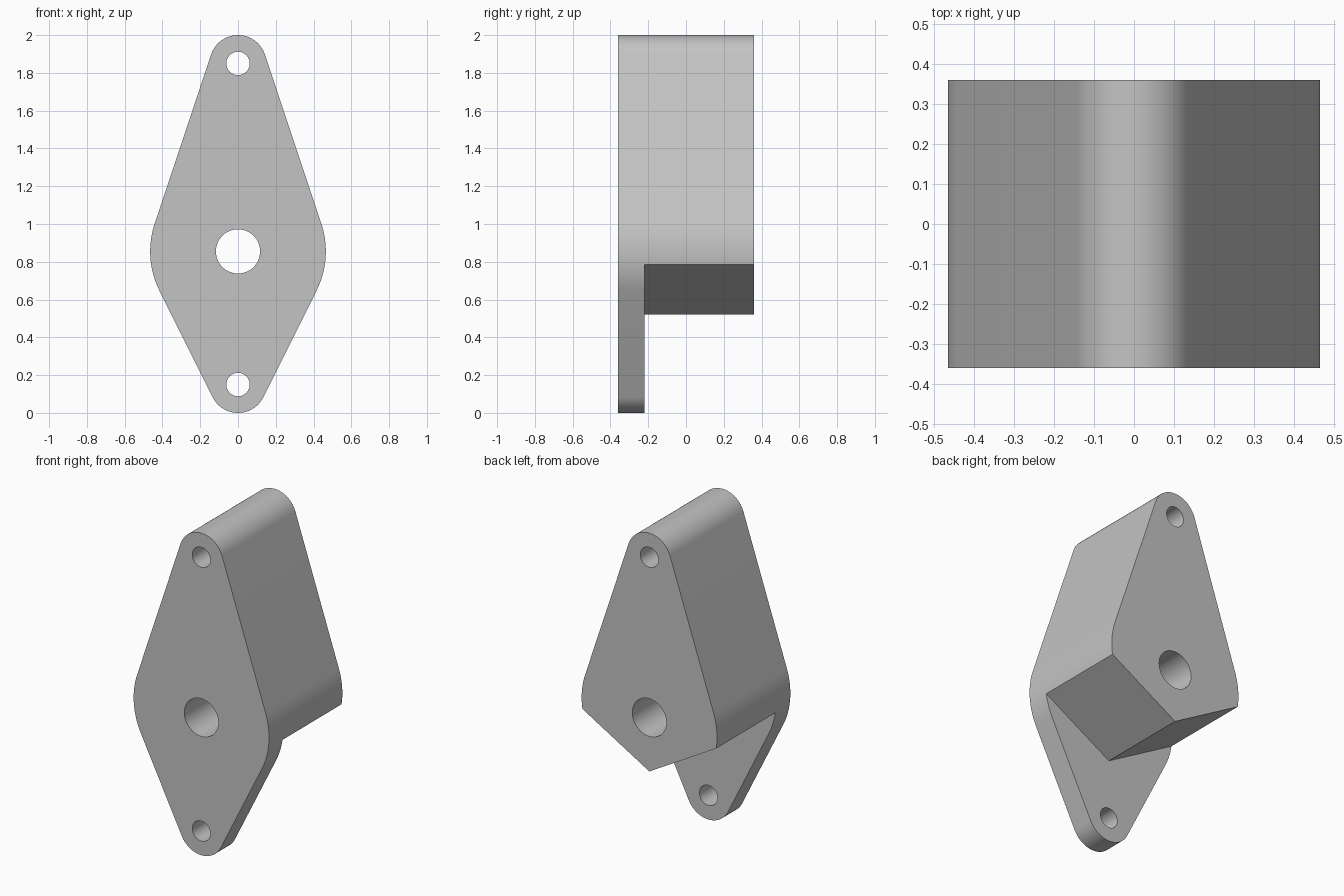
import bpy, bmesh, math

if "Cube" in bpy.data.objects:
    bpy.data.objects.remove(bpy.data.objects["Cube"], do_unlink=True)

FRONT, STEP, BACK = -0.36, -0.22, 0.36
END_R, MID_R = 0.15, 0.465
TOP_Z, MID_Z, LOW_Z = 1.85, 0.855, 0.15

grey = bpy.data.materials.new("plain grey")
grey.use_nodes = True
colour = (0.55, 0.55, 0.55, 1)
grey.diffuse_color = colour
grey.node_tree.nodes["Principled BSDF"].inputs["Base Color"].default_value = colour


def prism(name, points, y0, y1):
    """Extrude an x-z outline along y."""
    bm = bmesh.new()
    face = bm.faces.new([bm.verts.new((x, y0, z)) for x, z in points])
    moved = bmesh.ops.extrude_face_region(bm, geom=[face])["geom"]
    bmesh.ops.translate(bm, vec=(0, y1 - y0, 0),
                        verts=[v for v in moved if isinstance(v, bmesh.types.BMVert)])
    bmesh.ops.recalc_face_normals(bm, faces=bm.faces)
    mesh = bpy.data.meshes.new(name)
    bm.to_mesh(mesh)
    bm.free()
    mesh.materials.append(grey)
    obj = bpy.data.objects.new(name, mesh)
    bpy.context.collection.objects.link(obj)
    return obj


def arc(z, r, start, end, steps):
    """Points of an arc centred on x = 0, angles in radians."""
    angles = [start + (end - start) * i / steps for i in range(steps + 1)]
    return [(r * math.cos(a), z + r * math.sin(a)) for a in angles]


def cut(body, cutter):
    """Subtract a cutter from the body and discard the cutter."""
    cutter.hide_render = True
    mod = body.modifiers.new("cut", "BOOLEAN")
    mod.operation = "DIFFERENCE"
    mod.solver = "EXACT"
    mod.object = cutter
    bpy.context.view_layer.objects.active = body
    bpy.ops.object.modifier_apply(modifier=mod.name)
    bpy.data.objects.remove(cutter, do_unlink=True)


# Flange outline: three circles joined by their tangent lines
up = math.asin((MID_R - END_R) / (TOP_Z - MID_Z))
down = math.asin((MID_R - END_R) / (MID_Z - LOW_Z))
outline = (arc(MID_Z, MID_R, -down, up, 20)
           + arc(TOP_Z, END_R, up, math.pi - up, 36)
           + arc(MID_Z, MID_R, math.pi - up, math.pi + down, 20)
           + arc(LOW_Z, END_R, math.pi + down, 2 * math.pi - down, 36))
body = prism("flange_housing", outline, FRONT, BACK)

# Lower rear relief, leaving a thin front flange and a V-shaped underside
tip, reach = 0.52, 1.0
rise = reach * math.tan(math.radians(30))
relief = [(0, tip), (reach, tip + rise), (reach, -1), (-reach, -1), (-reach, tip + rise)]
cut(body, prism("relief_cutter", relief, STEP, BACK + 1))

# Two bolt holes and the central bore
for name, z, r in (("top_bolt", TOP_Z, 0.062), ("bore", MID_Z, 0.117), ("low_bolt", LOW_Z, 0.062)):
    circle = arc(z, r, 0, 2 * math.pi, 64)[:-1]
    cut(body, prism(name + "_cutter", circle, FRONT - 1, BACK + 1))

# Smooth curved walls, crisp edges
bpy.ops.object.select_all(action="DESELECT")
body.select_set(True)
bpy.context.view_layer.objects.active = body
bpy.ops.object.shade_smooth_by_angle(angle=math.radians(30))
